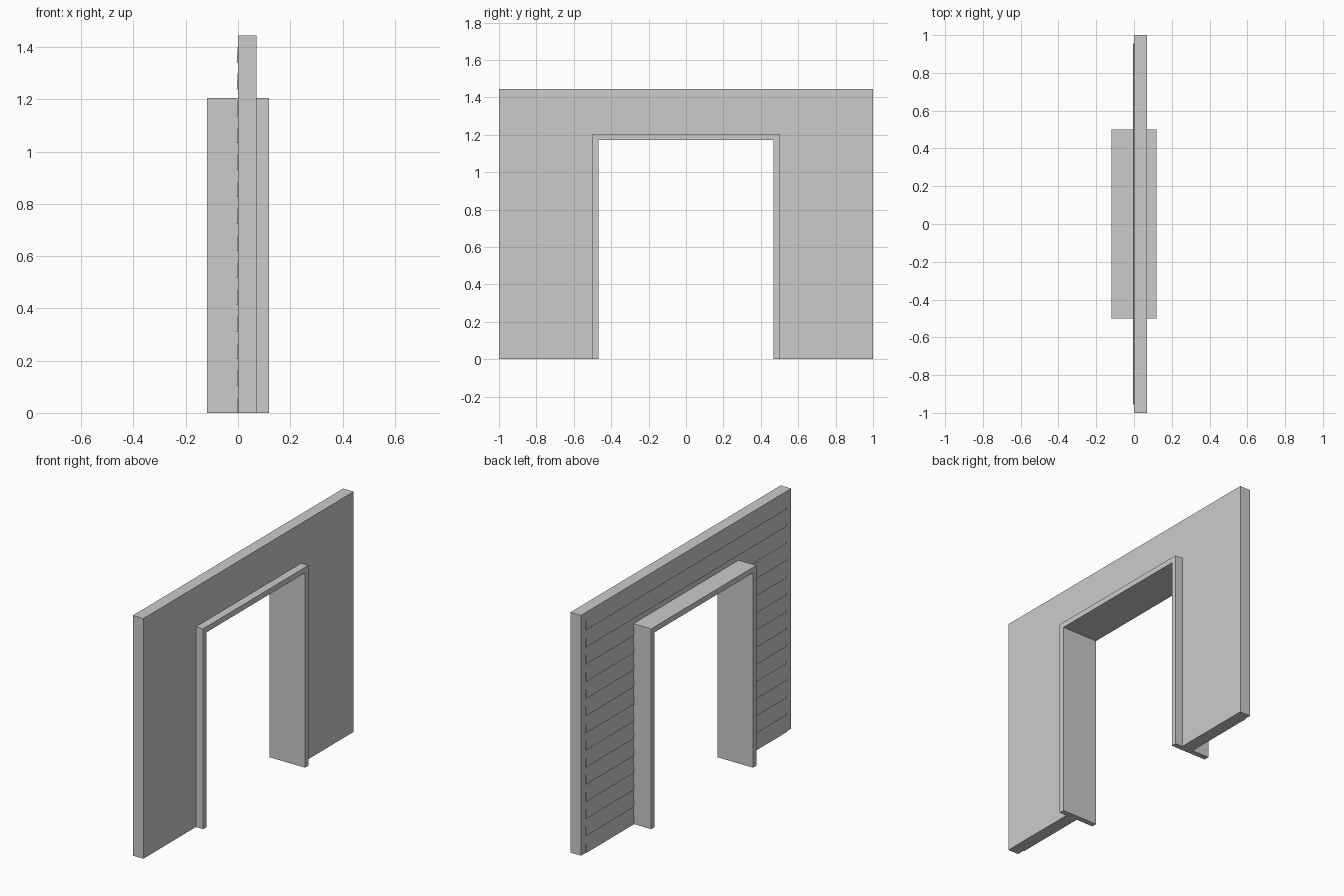
import bpy, bmesh

if "Cube" in bpy.data.objects:
    bpy.data.objects.remove(bpy.data.objects["Cube"])

WALL_H, HALF_W = 1.445, 1.0
OPEN_Y, OPEN_Z = 0.5, 1.205


def new_object(name, bm):
    bmesh.ops.recalc_face_normals(bm, faces=bm.faces)
    mesh = bpy.data.meshes.new(name)
    bm.to_mesh(mesh)
    bm.free()
    obj = bpy.data.objects.new(name, mesh)
    bpy.context.collection.objects.link(obj)
    return obj


def arch(name, outer_y, outer_z, inner_y, inner_z, x0, x1):
    """Upside-down U profile in the YZ plane, extruded along X."""
    profile = [(-outer_y, 0), (-outer_y, outer_z), (outer_y, outer_z), (outer_y, 0),
               (inner_y, 0), (inner_y, inner_z), (-inner_y, inner_z), (-inner_y, 0)]
    bm = bmesh.new()
    face = bm.faces.new([bm.verts.new((x0, y, z)) for y, z in profile])
    ext = bmesh.ops.extrude_face_region(bm, geom=[face])
    verts = [v for v in ext["geom"] if isinstance(v, bmesh.types.BMVert)]
    bmesh.ops.translate(bm, verts=verts, vec=(x1 - x0, 0, 0))
    return new_object(name, bm)


# Wall panel and the deeper door frame lining its opening
arch("wall", HALF_W, WALL_H, OPEN_Y, OPEN_Z, 0.0, 0.07)
arch("door_frame", OPEN_Y, OPEN_Z, 0.468, 1.172, -0.118, 0.118)

# Lapped siding: each board leans out at its foot and sinks into the wall at its top
BOARDS = 14
PITCH = WALL_H / BOARDS
FOOT_X, TOP_X, BACK_X = -0.005, 0.002, 0.01


def add_board(bm, y0, y1, base, z_min):
    lo, hi = max(base, z_min), base + PITCH
    if lo >= hi - 1e-5:
        return
    lo_x = FOOT_X + (TOP_X - FOOT_X) * (lo - base) / PITCH
    section = [(lo_x, lo), (TOP_X, hi), (BACK_X, hi), (BACK_X, lo)]
    a, b = [[bm.verts.new((x, y, z)) for x, z in section] for y in (y0, y1)]
    bm.faces.new(a)
    bm.faces.new(b)
    for i in range(4):
        j = (i + 1) % 4
        bm.faces.new((a[i], a[j], b[j], b[i]))


for name, y0, y1, z_min in (("siding_left", -0.955, -OPEN_Y, 0),
                            ("siding_right", OPEN_Y, 0.955, 0),
                            ("siding_above_door", -OPEN_Y, OPEN_Y, OPEN_Z)):
    bm = bmesh.new()
    for i in range(BOARDS):
        add_board(bm, y0, y1, i * PITCH, z_min)
    new_object(name, bm)
